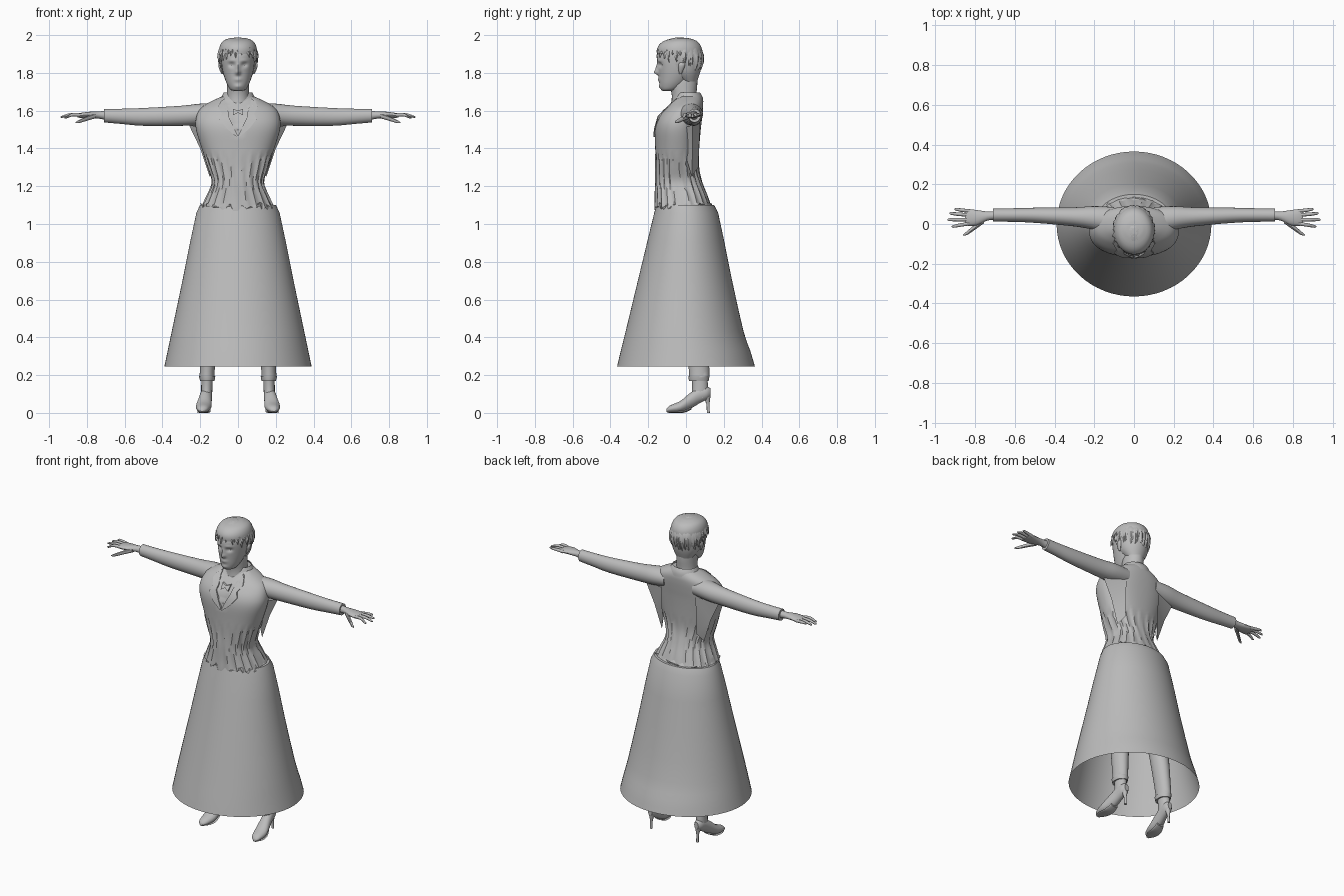
import bpy, bmesh, math, random
from mathutils import Vector
from mathutils.bvhtree import BVHTree

random.seed(4)
GREY = bpy.data.materials.new("plain_grey")
GREY.diffuse_color = (0.5, 0.5, 0.5, 1)


def make(name, verts, faces, angle=40):
    me = bpy.data.meshes.new(name)
    me.from_pydata([tuple(v) for v in verts], [], faces)
    bm = bmesh.new()
    bm.from_mesh(me)
    bmesh.ops.recalc_face_normals(bm, faces=bm.faces)
    bm.to_mesh(me)
    bm.free()
    ob = bpy.data.objects.new(name, me)
    bpy.context.collection.objects.link(ob)
    me.materials.append(GREY)
    bpy.ops.object.select_all(action='DESELECT')
    ob.select_set(True)
    bpy.context.view_layer.objects.active = ob
    bpy.ops.object.shade_smooth_by_angle(angle=math.radians(angle))
    return ob


def smooth_path(rows, steps):
    """Catmull-Rom interpolation of rows of numbers."""
    out = []
    for i in range(len(rows) - 1):
        p = [rows[max(i - 1, 0)], rows[i], rows[i + 1], rows[min(i + 2, len(rows) - 1)]]
        for s in range(steps):
            t = s / steps
            out.append([0.5 * (2 * b + (c - a) * t + (2 * a - 5 * b + 4 * c - d) * t * t
                               + (3 * b - a - 3 * c + d) * t ** 3) for a, b, c, d in zip(*p)])
    return out + [list(rows[-1])]


def loft(name, axis, rows, n=24, steps=3, caps=True, power=1.0, mirror=1, edit=None):
    """Rows are (position on axis, centre a, centre b, radius a, radius b)."""
    rows = smooth_path(rows, steps)
    verts, faces = [], []
    for p, ca, cb, ra, rb in rows:
        for k in range(n):
            t = 2 * math.pi * k / n
            c, s = math.cos(t), math.sin(t)
            a = ca + max(ra, 0.001) * math.copysign(abs(c) ** power, c)
            b = cb + max(rb, 0.001) * math.copysign(abs(s) ** power, s)
            v = {'X': (p, a, b), 'Y': (a, p, b), 'Z': (a, b, p)}[axis]
            verts.append(Vector((v[0] * mirror, v[1], v[2])))
    for i in range(len(rows) - 1):
        for k in range(n):
            m = (k + 1) % n
            faces.append((i * n + k, i * n + m, (i + 1) * n + m, (i + 1) * n + k))
    if caps:
        faces += [tuple(range(n)), tuple(range(len(verts) - n, len(verts)))]
    if edit:
        for i, v in enumerate(verts):
            edit(i, v)
    return make(name, verts, faces)


def body(name, prof, **kw):
    """Profile rows are (z, front y, back y, half width)."""
    return loft(name, 'Z', [(z, 0, (f + b) / 2, w, (b - f) / 2) for z, f, b, w in prof], **kw)


# Long open skirt
body("skirt", [(.245, -.365, .365, .39), (.33, -.345, .34, .372), (.43, -.32, .305, .351),
               (.72, -.25, .24, .29), (1.06, -.168, .17, .22), (1.10, -.155, .135, .188),
               (1.13, -.13, .113, .155)], n=64, steps=2, caps=False)


# Jacket with ragged hem, folds at the waist and a recessed neckline
def jacket_shape(i, v):
    if i < 64:
        v.z += random.uniform(-.018, .03)
    if v.z < 1.36:
        f = .004 * math.sin(i % 64 * 2.1 + v.z * 14)
        v.x *= 1 + f / .16
        v.y += f * (1 if v.y > 0 else -1)
    if v.y < -.02 and v.z > 1.47 and abs(v.x) < (v.z - 1.46) * .42:
        v.y += .012


jacket = body("jacket", [(1.085, -.166, .135, .195), (1.14, -.163, .115, .168), (1.22, -.162, .085, .138),
                         (1.30, -.160, .066, .158), (1.40, -.163, .070, .192), (1.50, -.165, .078, .222),
                         (1.56, -.150, .085, .222), (1.61, -.115, .09, .20), (1.645, -.085, .09, .15),
                         (1.68, -.06, .08, .075)], n=64, steps=5, power=.9, edit=jacket_shape)

# Lapels and tie laid on the chest
tree = BVHTree.FromPolygons([v.co for v in jacket.data.vertices],
                            [p.vertices[:] for p in jacket.data.polygons])


def on_chest(x, z, off):
    hit = tree.ray_cast(Vector((x, -1, z)), Vector((0, 1, 0)))[0]
    return Vector((x, (hit.y if hit else -.05) - off, z))


def plate(name, rows, off=.008):
    verts, faces = [], []
    for (x0, z0), (x1, z1) in rows:
        a, b = on_chest(x0, z0, off), on_chest(x1, z1, off)
        verts += [a, b, b + Vector((0, .012, 0)), a + Vector((0, .012, 0))]
    for i in range(len(rows) - 1):
        faces += [(i * 4 + k, i * 4 + (k + 1) % 4, i * 4 + 4 + (k + 1) % 4, i * 4 + 4 + k) for k in range(4)]
    make(name, verts, faces + [(0, 1, 2, 3), tuple(range(len(verts) - 4, len(verts)))])


for s, side in ((1, "left"), (-1, "right")):
    plate(side + "_lapel", [((0, 1.465), (s * .006, 1.46)), ((s * .026, 1.52), (s * .06, 1.505)),
                            ((s * .05, 1.57), (s * .098, 1.555)), ((s * .052, 1.60), (s * .085, 1.585)),
                            ((s * .066, 1.64), (s * .105, 1.62)), ((s * .07, 1.665), (s * .09, 1.65))])
    plate(side + "_tie", [((0, 1.59), (0, 1.60)), ((s * .025, 1.575), (s * .028, 1.61))], .012)

# Standing collar and neck
body("collar", [(1.645, -.075, .092, .105), (1.672, -.062, .088, .088), (1.695, -.05, .075, .076)],
     n=40, caps=False)
body("neck", [(1.62, -.08, .06, .068), (1.68, -.075, .055, .06), (1.74, -.085, .06, .058),
              (1.80, -.07, .06, .055)])


# Head with eye sockets, nose and lips shaped into the front
def face_shape(i, v):
    if v.y > -.09:
        return
    g = lambda x, z, sx, sz: math.exp(-((abs(v.x) - x) / sx) ** 2 - ((v.z - z) / sz) ** 2)
    v.y += (.014 * g(.033, 1.843, .016, .012) - .022 * g(0, 1.802, .012, .013)
            - .012 * g(0, 1.825, .009, .02) - .007 * g(0, 1.765, .02, .010)
            - .006 * g(.0, 1.728, .02, .010) - .004 * g(.035, 1.865, .02, .007))


body("head", [(1.704, -.12, -.07, .018), (1.712, -.132, -.04, .04), (1.74, -.140, 0, .058),
              (1.78, -.143, .035, .073), (1.82, -.147, .06, .083), (1.86, -.152, .07, .088),
              (1.90, -.148, .075, .09), (1.95, -.12, .06, .078), (1.98, -.07, .02, .04)],
     n=72, steps=6, edit=face_shape)

# Short hair: a cap with the face cut away, covered in ragged locks
hair = body("hair_cap", [(1.755, -.03, .058, .055), (1.80, -.09, .074, .083), (1.85, -.13, .084, .095),
                         (1.90, -.152, .087, .101), (1.94, -.148, .08, .097), (1.97, -.115, .055, .078),
                         (1.985, -.06, .01, .04)], n=40, steps=3)
bm = bmesh.new()
bm.from_mesh(hair.data)
cut = [f for f in bm.faces if (c := f.calc_center_median()).y < -.045 and c.z < 1.895]
cut += [f for f in bm.faces if f.calc_center_median().z < 1.76]
bmesh.ops.delete(bm, geom=list(set(cut)), context='FACES')
bm.to_mesh(hair.data)
bm.free()

verts, faces = [], []
for layer in range(3):
    for k in range(22):
        a = 2 * math.pi * (k + layer / 3) / 22 + random.uniform(-.08, .08)
        back = (math.sin(a) + 1) / 2
        hem = 1.885 - .12 * back ** 1.2 + layer * .025 + random.uniform(-.012, .012)
        lift = 1.0 + .025 * layer + random.uniform(0, .05)
        top = random.uniform(.1, .4)
        end = math.acos(max(-.9, min(.9, (hem - 1.88) / .11)))
        for j in range(7):
            t = top + (end - top) * j / 6
            r = math.sin(t) if t < 1.6 else math.sin(t) ** .6
            w = .2 * (1 - (j / 6) ** 3)
            for d, o in ((-w, .985), (0, 1.03), (w, .985)):
                q, m = a + d + .1 * j / 6, r * o * lift
                verts.append((.1 * m * math.cos(q), -.034 + .119 * m * math.sin(q),
                              1.88 + .108 * math.cos(t) * (.98 + .02 * lift)))
            if j:
                b = len(verts) - 6
                faces += [(b, b + 1, b + 4, b + 3), (b + 1, b + 2, b + 5, b + 4)]
make("hair_locks", verts, faces)

for s, side in ((1, "left"), (-1, "right")):
    # Ear
    loft(side + "_ear", 'Z', [(1.795, .084, -.03, .004, .006), (1.82, .09, -.026, .009, .014),
                              (1.845, .094, -.022, .010, .018), (1.86, .09, -.02, .004, .008)],
         n=12, mirror=s)
    # Sleeve, cuff and hand
    loft(side + "_sleeve", 'X', [(.10, .015, 1.585, .07, .055), (.2, .03, 1.58, .06, .057),
                                 (.3, .036, 1.573, .048, .053), (.5, .044, 1.567, .038, .047),
                                 (.62, .045, 1.57, .034, .04), (.71, .045, 1.574, .033, .036)],
         mirror=s)
    # Loose cloth below the armpit
    make(side + "_underarm_fold", [(s * .15, .03, 1.25), (s * .2, .035, 1.40), (s * .26, .035, 1.525),
                                   (s * .12, .075, 1.54), (s * .12, .065, 1.30), (s * .15, -.04, 1.50)],
         [(0, 1, 4), (1, 2, 3), (1, 3, 4), (0, 1, 5), (1, 2, 5)])
    loft(side + "_hand", 'X', [(.70, .043, 1.575, .022, .024), (.74, .04, 1.577, .023, .019),
                               (.79, .032, 1.577, .038, .017), (.835, .033, 1.575, .042, .013),
                               (.85, .034, 1.574, .036, .009)], n=16, mirror=s)
    tips = [("little", .065, .905, .074, 1.578), ("ring", .045, .93, .053, 1.57),
            ("middle", .022, .94, .022, 1.566), ("index", .002, .918, -.012, 1.562)]
    for f, y, x, ty, tz in tips:
        loft(f"{side}_{f}_finger", 'X', [(.825, y, 1.575, .009, .010), ((.83 + x) / 2, (y + ty) / 2, 1.579, .009, .009),
                                         (x - .01, ty, tz + .002, .007, .006), (x, ty, tz, .002, .002)],
             n=10, mirror=s)
    loft(side + "_thumb", 'X', [(.755, .018, 1.572, .014, .013), (.80, -.015, 1.558, .013, .012),
                                (.84, -.045, 1.543, .010, .009), (.86, -.055, 1.537, .003, .003)],
         n=10, mirror=s)
    # Trouser leg
    loft(side + "_trouser_leg", 'Z', [(.17, .163, .068, .038, .052), (.195, .163, .068, .043, .056),
                                      (.22, .163, .07, .039, .054), (.45, .15, .05, .05, .062),
                                      (.60, .135, .03, .056, .064), (.85, .11, -.005, .075, .085),
                                      (1.08, .085, -.02, .08, .09)], mirror=s)
    # High-heeled shoe
    loft(side + "_ankle", 'Z', [(.08, .167, .07, .028, .045), (.13, .165, .075, .030, .042),
                                (.20, .163, .07, .030, .042)], n=16, mirror=s)
    loft(side + "_shoe", 'Y', [(-.104, .19, .013, .010, .007), (-.085, .187, .021, .028, .018),
                               (-.03, .182, .033, .041, .030), (.02, .175, .062, .036, .042),
                               (.07, .168, .093, .031, .043), (.11, .165, .105, .027, .035),
                               (.13, .164, .108, .014, .022)], mirror=s)
    loft(side + "_heel", 'Z', [(0, .164, .118, .008, .008), (.05, .164, .116, .008, .009),
                               (.09, .164, .108, .02, .022)], n=12, mirror=s)
    loft(side + "_sole", 'Y', [(-.10, .189, .006, .012, .005), (-.06, .185, .005, .034, .005),
                               (-.01, .18, .007, .034, .006), (.03, .174, .027, .026, .008)],
         n=16, mirror=s)
